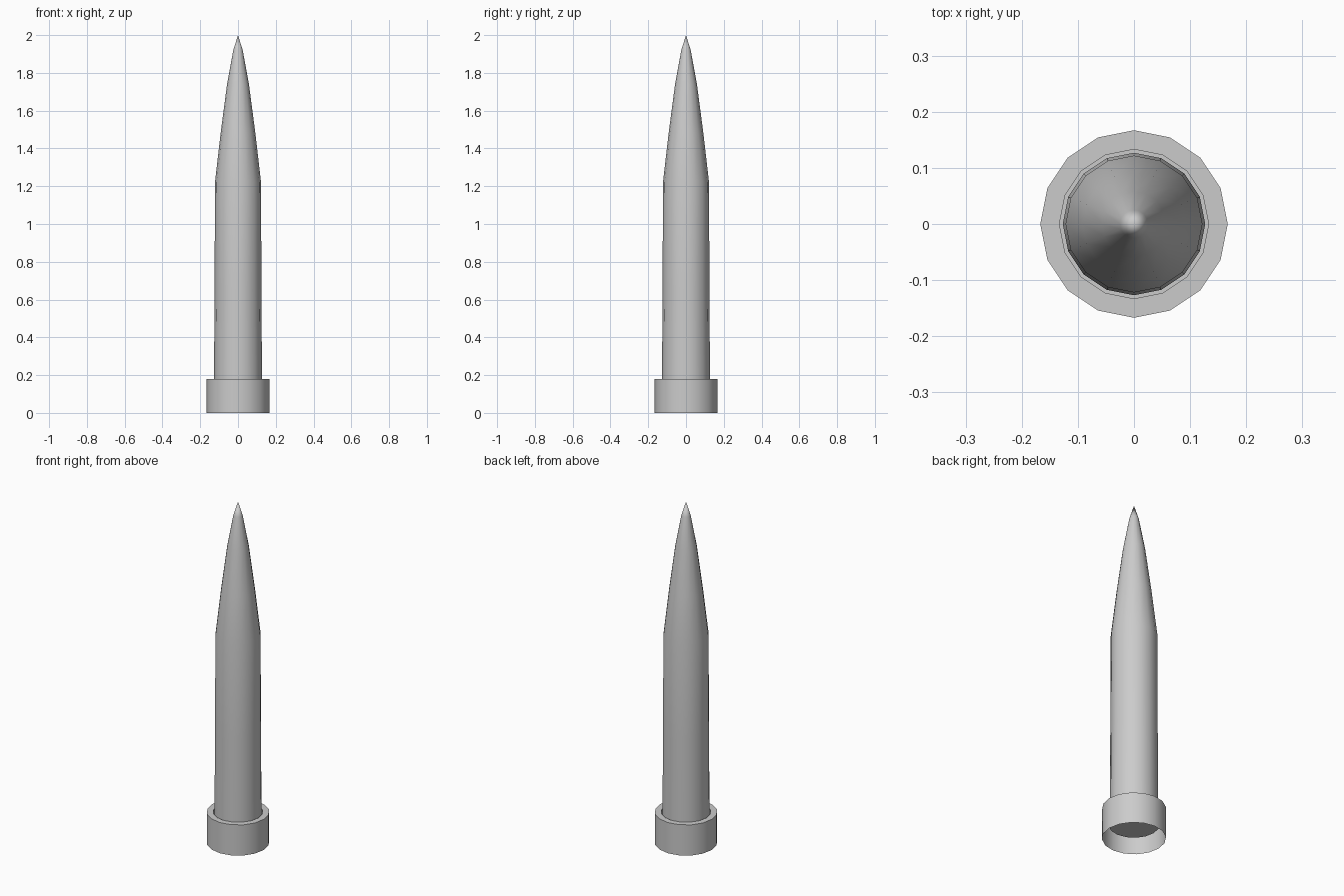
import bpy, bmesh, math

if "Cube" in bpy.data.objects:
    bpy.data.objects.remove(bpy.data.objects["Cube"])

SIDES = 16


def lathe(name, profile, cap_start=False):
    """Spin (radius, z) points round the z axis; zero radius closes to a point."""
    bm = bmesh.new()
    rings = []
    for r, z in profile:
        count = SIDES if r > 0 else 1
        rings.append([bm.verts.new((r * math.cos(2 * math.pi * i / SIDES),
                                    r * math.sin(2 * math.pi * i / SIDES), z))
                      for i in range(count)])
    for low, high in zip(rings, rings[1:]):
        for i in range(SIDES):
            j = (i + 1) % SIDES
            if len(high) == 1:
                bm.faces.new((low[i], low[j], high[0]))
            else:
                bm.faces.new((low[i], low[j], high[j], high[i]))
    if cap_start:
        bm.faces.new(rings[0][::-1])
    mesh = bpy.data.meshes.new(name)
    bm.to_mesh(mesh)
    bm.free()
    obj = bpy.data.objects.new(name, mesh)
    bpy.context.collection.objects.link(obj)
    bpy.ops.object.select_all(action='DESELECT')
    obj.select_set(True)
    bpy.context.view_layer.objects.active = obj
    bpy.ops.object.shade_smooth_by_angle(angle=math.radians(35))
    return obj


# Hollow base collar: outer wall, flat top rim, inner wall of the groove
lathe("base_collar", [(0.167, 0), (0.167, 0.18), (0.133, 0.18), (0.133, 0.08)])

# Spike: slightly tapered shaft and curved point, closed underneath
lathe("spike", [(0.133, 0.08), (0.127, 0.08), (0.127, 0.18), (0.124, 0.65),
                (0.122, 1.22), (0.092, 1.48), (0.058, 1.74),
                (0.025, 1.92), (0, 2.0)], cap_start=True)
